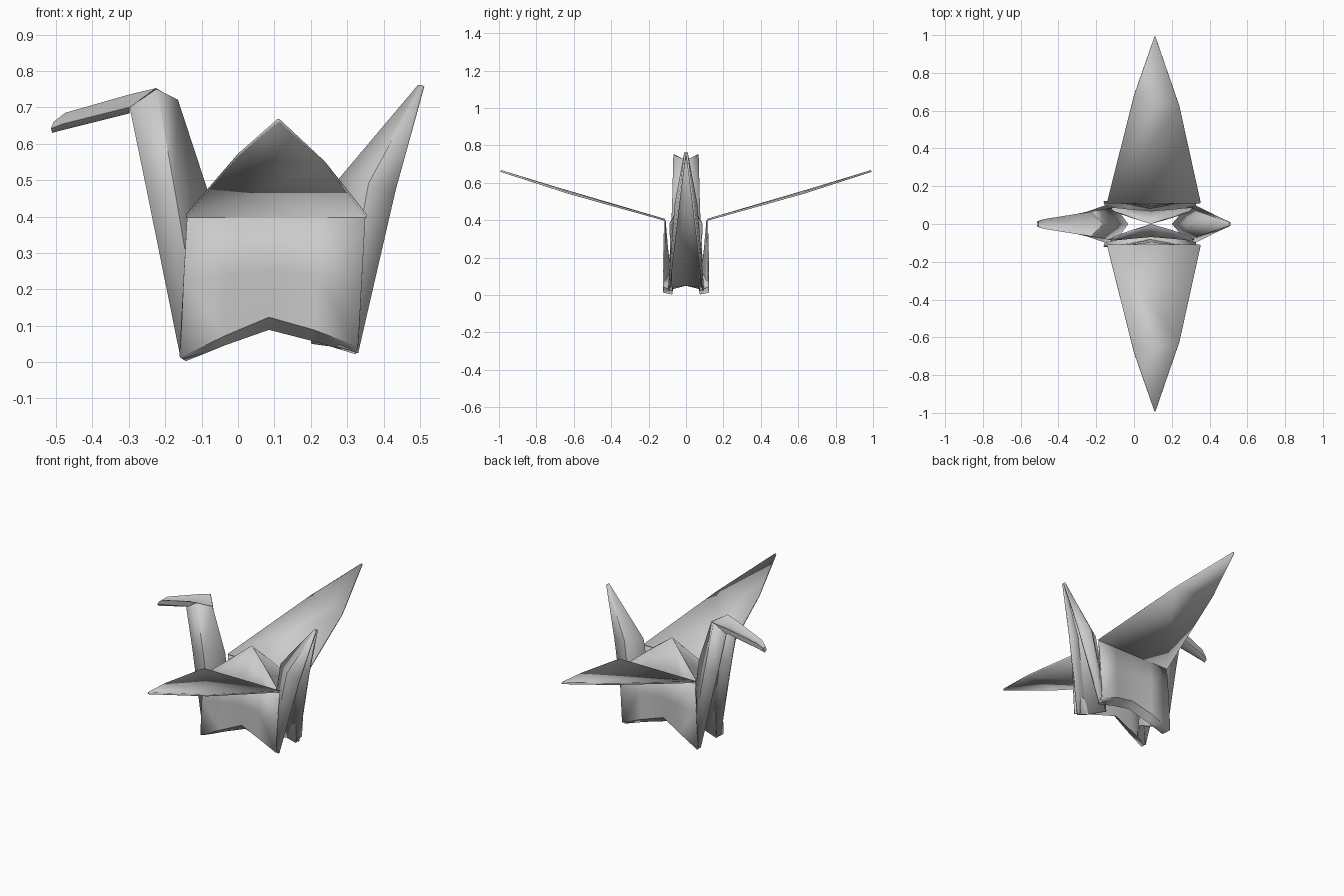
import bpy, math


def sheet(name, rows, thickness=0.01, angle=35):
    """Loft one half (+y) from rows of points, mirror it across y, give it paper thickness."""
    n = len(rows[0])
    verts = [p for row in rows for p in row]
    faces = []
    for r in range(len(rows) - 1):
        for c in range(n - 1):
            a = r * n + c
            faces.append((a, a + 1, a + n + 1, a + n))
    mesh = bpy.data.meshes.new(name)
    mesh.from_pydata(verts, [], faces)
    ob = bpy.data.objects.new(name, mesh)
    bpy.context.collection.objects.link(ob)
    mirror = ob.modifiers.new("mirror", 'MIRROR')
    mirror.use_axis = (False, True, False)
    mirror.merge_threshold = 0.0005
    if thickness:
        solid = ob.modifiers.new("thickness", 'SOLIDIFY')
        solid.thickness = thickness
        solid.offset = 0
    bpy.ops.object.select_all(action='DESELECT')
    ob.select_set(True)
    bpy.context.view_layer.objects.active = ob
    bpy.ops.object.shade_smooth_by_angle(angle=math.radians(angle))
    return ob


# Wings: long tapering blades rising outward
sheet("wings", [
    [(-0.143, 0.113, 0.402), (0.353, 0.113, 0.402)],
    [(0.0, 0.68, 0.568), (0.24, 0.625, 0.545)],
    [(0.108, 0.99, 0.663), (0.114, 0.99, 0.663)],
])

# Body: wing root down the side, folded under, up inside to the central peak
xs = (-0.16, -0.035, 0.085, 0.21, 0.33)


def row(x, y, z):
    return list(zip(x, y, z))


sheet("body", [
    row((-0.14, -0.02, 0.1, 0.23, 0.35), (0.113,) * 5, (0.4,) * 5),
    row((-0.15, -0.028, 0.092, 0.22, 0.34), (0.118, 0.112, 0.1, 0.112, 0.118), (0.22, 0.24, 0.25, 0.24, 0.22)),
    row(xs, (0.12, 0.108, 0.085, 0.108, 0.12), (0.015, 0.075, 0.125, 0.09, 0.045)),
    row((-0.145, -0.035, 0.085, 0.21, 0.325), (0.075, 0.068, 0.055, 0.068, 0.075), (0.006, 0.05, 0.092, 0.06, 0.025)),
    row((-0.12, -0.02, 0.09, 0.21, 0.31), (0.085, 0.075, 0.065, 0.075, 0.085), (0.38,) * 5),
    row((-0.11, -0.01, 0.09, 0.2, 0.3), (0.07, 0.035, 0, 0.035, 0.07), (0.395, 0.475, 0.555, 0.475, 0.395)),
], thickness=0.008, angle=40)

# Neck: V-shaped fold, ridge toward the body and open at the front
sheet("neck", [
    [(-0.158, 0.092, 0.012), (-0.10, 0.085, 0.03), (-0.035, 0, 0.05)],
    [(-0.25, 0.06, 0.47), (-0.175, 0.07, 0.47), (-0.088, 0, 0.47)],
    [(-0.297, 0.05, 0.70), (-0.225, 0.063, 0.75), (-0.17, 0, 0.72)],
])

# Head: shallow gutter pointing forward
sheet("head", [
    [(-0.17, 0, 0.72), (-0.225, 0.065, 0.753), (-0.298, 0.05, 0.70), (-0.298, 0, 0.683)],
    [(-0.29, 0, 0.718), (-0.30, 0.054, 0.735), (-0.30, 0.042, 0.70), (-0.30, 0, 0.683)],
    [(-0.47, 0, 0.672), (-0.475, 0.026, 0.685), (-0.48, 0.022, 0.655), (-0.48, 0, 0.638)],
    [(-0.505, 0, 0.655), (-0.507, 0.014, 0.66), (-0.514, 0.014, 0.642), (-0.511, 0, 0.63)],
    [(-0.508, 0, 0.645)] * 4,
], thickness=0)

# Tail: V-shaped fold narrowing to a point
sheet("tail", [
    [(0.33, 0.092, 0.025), (0.28, 0.085, 0.04), (0.205, 0, 0.05)],
    [(0.432, 0.04, 0.47), (0.36, 0.055, 0.49), (0.28, 0, 0.50)],
    [(0.511, 0.004, 0.757), (0.506, 0.005, 0.76), (0.498, 0, 0.758)],
])
